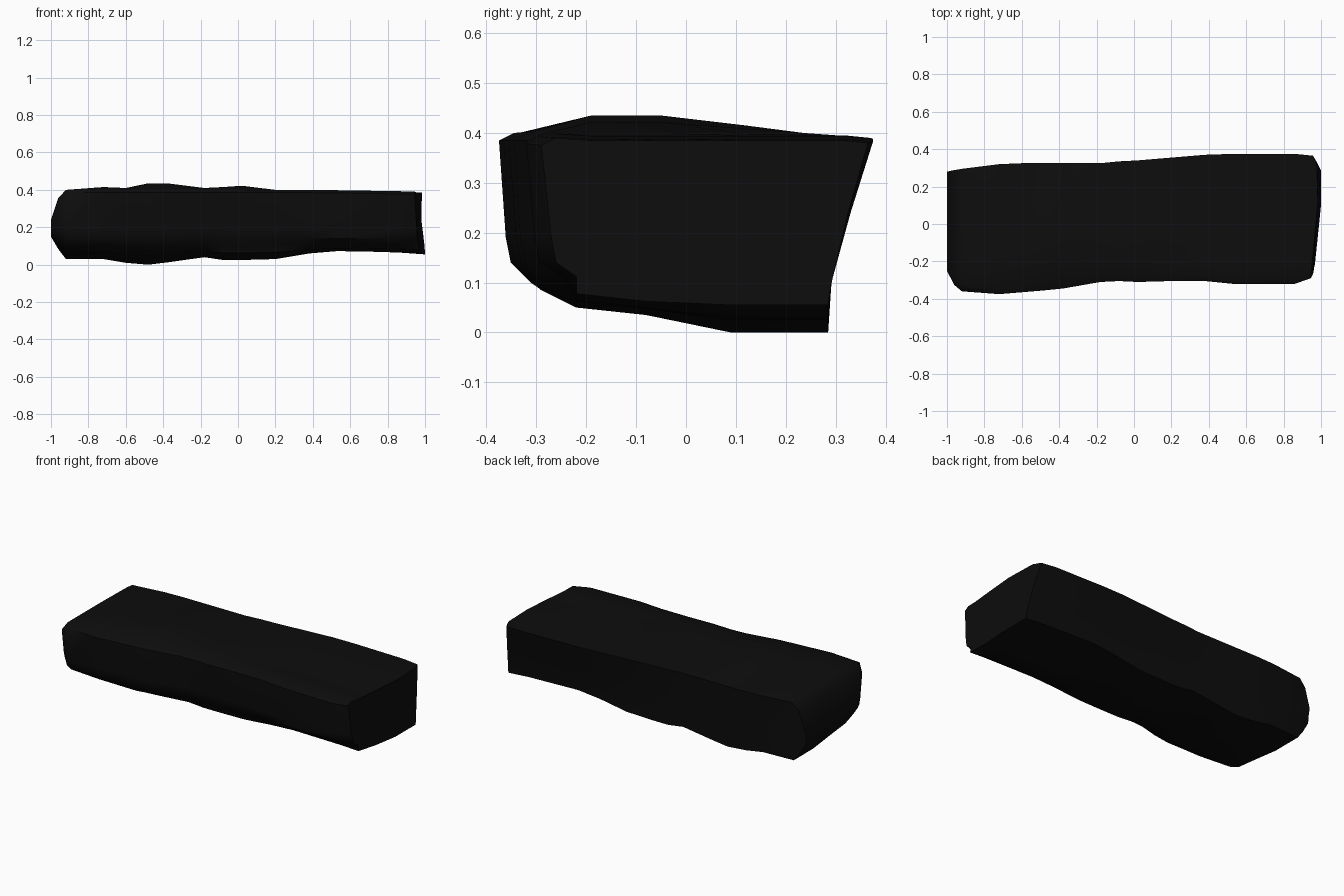
import bpy, bmesh, math, random

cube = bpy.data.objects.get("Cube")
if cube:
    bpy.data.objects.remove(cube, do_unlink=True)

random.seed(4)

# Charcoal surface
charcoal = bpy.data.materials.new("charcoal_black")
charcoal.use_nodes = True
color = (0.004, 0.004, 0.004, 1)
charcoal.diffuse_color = color
bsdf = charcoal.node_tree.nodes["Principled BSDF"]
bsdf.inputs["Base Color"].default_value = color
bsdf.inputs["Roughness"].default_value = 0.9

# Stations along the block: x, front y, back y, top z, bottom z
stations = [
    (-0.92, -0.36, 0.295, 0.40, 0.03),
    (-0.72, -0.375, 0.32, 0.415, 0.03),
    (-0.6, -0.365, 0.325, 0.41, 0.01),
    (-0.48, -0.355, 0.325, 0.435, 0.0),
    (-0.38, -0.345, 0.325, 0.435, 0.012),
    (-0.18, -0.31, 0.325, 0.41, 0.04),
    (-0.08, -0.305, 0.335, 0.415, 0.025),
    (0.02, -0.31, 0.34, 0.422, 0.025),
    (0.2, -0.305, 0.355, 0.40, 0.03),
    (0.38, -0.305, 0.37, 0.395, 0.06),
    (0.53, -0.32, 0.375, 0.393, 0.075),
    (0.86, -0.32, 0.375, 0.388, 0.065),
    (0.97, -0.29, 0.365, 0.385, 0.055),
]


def section(front, back, top, bottom):
    """Cross-section outline: overhanging back, undercut front, crowned top."""
    edge = min(top, 0.395)
    rise = 0.5 * bottom
    foot = min(0.285, back - 0.02)
    return [
        (front, edge - 0.01), (front + 0.03, edge + 0.005),
        (-0.19, top), (-0.05, top), (0.12, (top + edge) / 2),
        (back - 0.05, edge), (back, edge - 0.005),
        ((back + foot) / 2, 0.24), (foot + 0.006, 0.09 + rise * 0.3), (foot, bottom),
        (0.09, bottom), (-0.08, 0.035 + rise), (-0.22, 0.05 + rise),
        (front + 0.07, 0.085 + rise), (front + 0.03, 0.14), (front + 0.02, 0.19),
    ]


bm = bmesh.new()
rings = []


def add_ring(points):
    rings.append([bm.verts.new(p) for p in points])


# Rounded left end
first = section(*stations[0][1:])
for x, y0, y1, z0, z1 in [(-1.0, -0.25, 0.28, 0.15, 0.24),
                          (-0.962, -0.325, 0.288, 0.085, 0.355)]:
    add_ring([(x, y0 + (y + 0.36) / 0.655 * (y1 - y0),
               z0 + (z - 0.03) / 0.37 * (z1 - z0)) for y, z in first])

# Main body, with a slightly chipped lower front edge
for x, *shape in stations[:-1]:
    chip = random.uniform(-0.008, 0.008)
    outline = section(*shape)
    add_ring([(x, y + (chip if i > 12 else 0), z) for i, (y, z) in enumerate(outline)])

# Slanted, cleanly cut right end
add_ring([(1.0 - 0.05 * max(0, z - 0.05) - 0.1 * max(0, 0.1 - y)
           - 0.4 * max(0, y - 0.3), y, z) for y, z in section(*stations[-1][1:])])

# Skin and end caps
for a, b in zip(rings, rings[1:]):
    for i in range(len(a)):
        j = (i + 1) % len(a)
        bm.faces.new((a[i], a[j], b[j], b[i]))
bm.faces.new(rings[0])
bm.faces.new(rings[-1])
bmesh.ops.recalc_face_normals(bm, faces=bm.faces)

mesh = bpy.data.meshes.new("rough_block")
bm.to_mesh(mesh)
bm.free()
mesh.materials.append(charcoal)
block = bpy.data.objects.new("rough_block", mesh)
bpy.context.collection.objects.link(block)

bpy.ops.object.select_all(action="DESELECT")
block.select_set(True)
bpy.context.view_layer.objects.active = block
bpy.ops.object.shade_smooth_by_angle(angle=math.radians(50))
